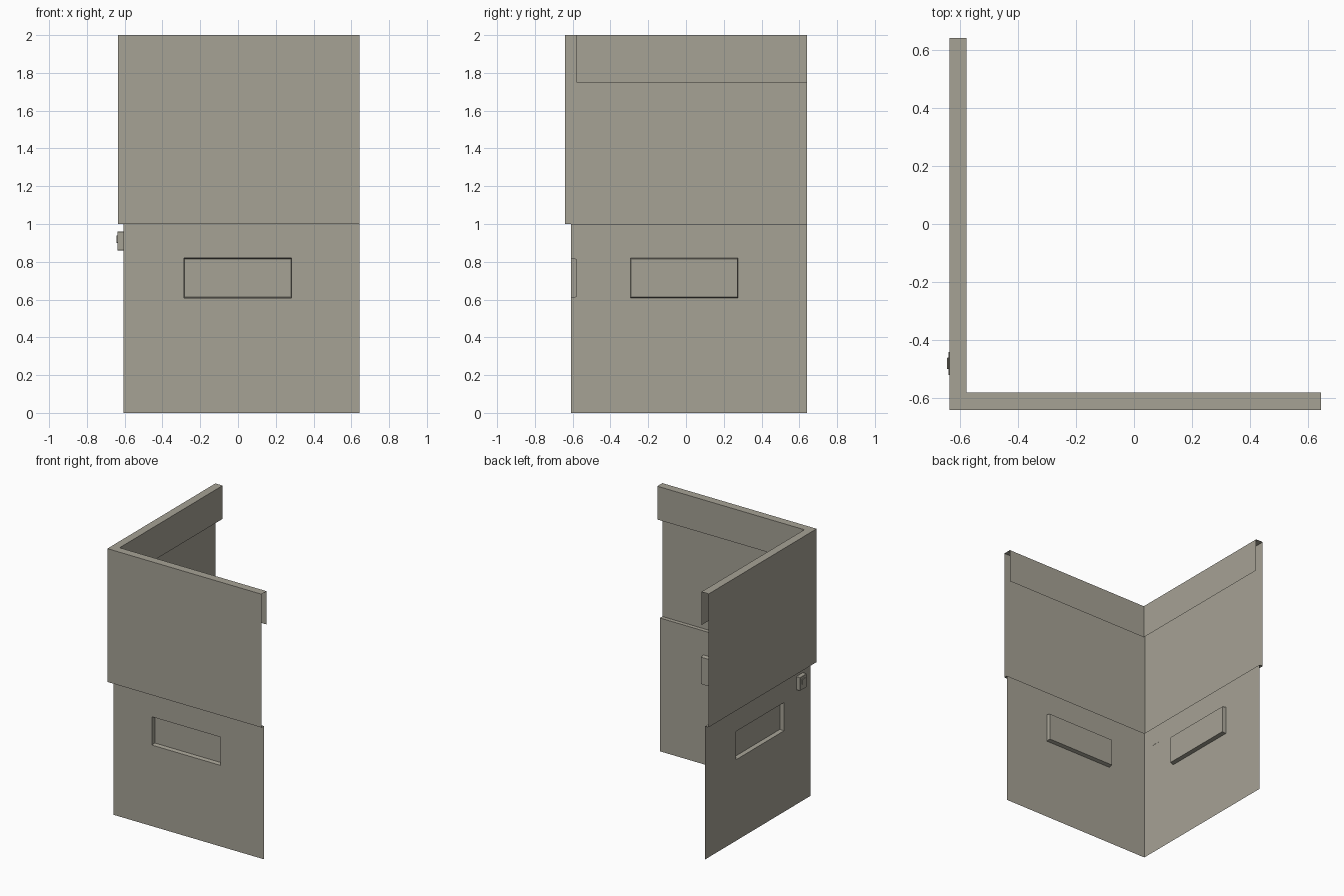
import bpy, bmesh

if "Cube" in bpy.data.objects:
    bpy.data.objects.remove(bpy.data.objects["Cube"])

X0, X1 = -0.636, 0.644      # outer left face, open right end
Y0, Y1 = -0.64, 0.64        # outer front face, open back end
STEP, CAP = 0.03, 0.06      # depth of lower panel and of top cap

mat = bpy.data.materials.new("warm grey plaster")
mat.diffuse_color = (0.38, 0.36, 0.30, 1)
mat.use_nodes = True
mat.node_tree.nodes["Principled BSDF"].inputs["Base Color"].default_value = mat.diffuse_color


def front(s, d, z):
    """Along-wall, depth and height on the front wall."""
    return (s, Y0 + d, z)


def left(s, d, z):
    return (X0 + d, s, z)


# wall: mapping, corner start, end, recess centre, flipped winding
WALLS = {"front": (front, X0, X1, -0.002, False),
         "left": (left, Y0, Y1, -0.01, True)}


def sheet(name, wall, quads):
    """Object made of quads given in wall coordinates."""
    place, flip = WALLS[wall][0], WALLS[wall][4]
    bm = bmesh.new()
    for q in quads:
        vs = [bm.verts.new(place(*p)) for p in q]
        bm.faces.new(vs[::-1] if flip else vs)
    bmesh.ops.remove_doubles(bm, verts=bm.verts, dist=1e-5)
    me = bpy.data.meshes.new(name)
    bm.to_mesh(me)
    bm.free()
    me.materials.append(mat)
    ob = bpy.data.objects.new(name, me)
    bpy.context.collection.objects.link(ob)
    return ob


def box(name, lo, hi, bevel=0.0):
    bm = bmesh.new()
    bmesh.ops.create_cube(bm, size=1)
    for v in bm.verts:
        v.co = [(a + b) / 2 + c * (b - a) for a, b, c in zip(lo, hi, v.co)]
    if bevel:
        bmesh.ops.bevel(bm, geom=bm.edges[:], offset=bevel, segments=1, affect='EDGES')
    me = bpy.data.meshes.new(name)
    bm.to_mesh(me)
    bm.free()
    me.materials.append(mat)
    ob = bpy.data.objects.new(name, me)
    bpy.context.collection.objects.link(ob)


for wall, (_, start, end, c, _) in WALLS.items():
    # upper wall: ledge, outer face, top cap and inner lip, mitred at the corner
    prof = [(STEP, 1), (0, 1), (0, 2), (CAP, 2), (CAP, 1.75)]
    sheet(wall + "_upper_wall", wall, [
        [(start + a[0], *a), (end, *a), (end, *b), (start + b[0], *b)]
        for a, b in zip(prof, prof[1:])])

    # lower panel with a window-shaped opening
    ss = [start + STEP, c - 0.285, c + 0.285, end]
    zs = [0, 0.608, 0.82, 1]
    sheet(wall + "_lower_panel", wall, [
        [(ss[i], STEP, zs[j]), (ss[i + 1], STEP, zs[j]),
         (ss[i + 1], STEP, zs[j + 1]), (ss[i], STEP, zs[j + 1])]
        for i in range(3) for j in range(3) if (i, j) != (1, 1)])

    # shallow tapered tray behind the opening
    rim, base = [[(c - w, d, lo), (c + w, d, lo), (c + w, d, hi), (c - w, d, hi)]
                 for w, d, lo, hi in ((0.285, STEP, 0.608, 0.82),
                                      (0.282, CAP, 0.613, 0.815))]
    sheet(wall + "_recess", wall, [base] + [
        [rim[i], rim[(i + 1) % 4], base[(i + 1) % 4], base[i]] for i in range(4)])

# light switch on the outside of the left wall
box("switch_plate", (-0.639, -0.52, 0.86), (X0 + STEP + 0.0005, -0.44, 0.96), 0.002)
box("switch_rocker", (-0.644, -0.50, 0.90), (-0.636, -0.46, 0.94), 0.002)
